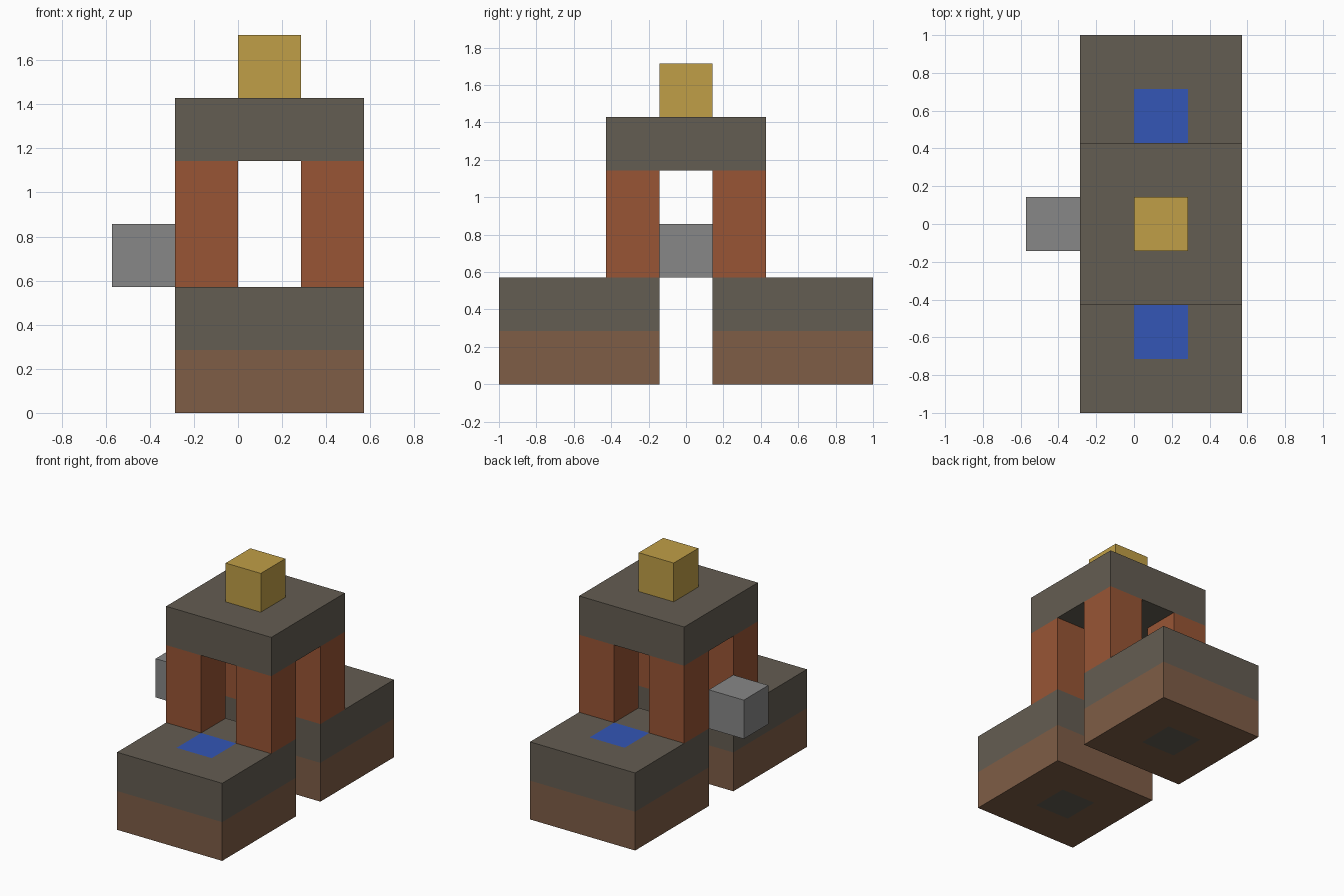
import bpy
import bmesh
from mathutils import Vector

cube = bpy.data.objects.get("Cube")
if cube:
    bpy.data.objects.remove(cube, do_unlink=True)

U = 2 / 7  # side of one building block


def srgb(*rgb):
    return [((c / 255 + 0.055) / 1.055) ** 2.4 for c in rgb] + [1.0]


def material(name, *rgb):
    mat = bpy.data.materials.new(name)
    mat.use_nodes = True
    mat.diffuse_color = srgb(*rgb)
    mat.node_tree.nodes["Principled BSDF"].inputs["Base Color"].default_value = srgb(*rgb)
    return mat


stone = material("dark stone", 100, 93, 82)
earth = material("brown earth", 126, 93, 70)
brick = material("red brick", 152, 85, 53)
grey = material("light grey", 135, 135, 135)
gold = material("gold", 192, 159, 71)
blue = material("water blue", 51, 86, 182)


def block(name, centre, size, mats, cuts=(), rule=None):
    """Box in block units, cut along planes and painted by a rule on face centres."""
    bm = bmesh.new()
    bmesh.ops.create_cube(bm, size=1)
    for v in bm.verts:
        v.co = Vector(a * b for a, b in zip(v.co, size))
    for axis, offset in cuts:
        normal = Vector((0, 0, 0))
        normal[axis] = 1
        bmesh.ops.bisect_plane(bm, geom=bm.verts[:] + bm.edges[:] + bm.faces[:],
                               plane_co=normal * offset, plane_no=normal)
    if rule:
        for f in bm.faces:
            f.material_index = rule(f.calc_center_median())
    bmesh.ops.scale(bm, vec=(U, U, U), verts=bm.verts)
    mesh = bpy.data.meshes.new(name)
    bm.to_mesh(mesh)
    bm.free()
    for m in mats:
        mesh.materials.append(m)
    obj = bpy.data.objects.new(name, mesh)
    obj.location = Vector(centre) * U
    bpy.context.collection.objects.link(obj)
    return obj


def base_paint(c):
    # Central cell: pool on top, stone below; the rest is stone over earth
    if abs(c.x) < 0.4 and abs(c.y) < 0.4:
        return 2 if c.z > 0 else 0
    return 0 if c.z > 0 else 1


base_cuts = [(0, -0.5), (0, 0.5), (1, -0.5), (1, 0.5), (2, 0)]

# Front and back bases, each with two pillars
for side, sy in (("front", -1), ("back", 1)):
    block(side + "_base", (0.5, 2 * sy, 1), (3, 3, 2), [stone, earth, blue], base_cuts, base_paint)
    for hand, sx in (("right", -1), ("left", 1)):
        block(f"{side}_{hand}_pillar", (0.5 + sx, sy, 3), (1, 1, 2), [brick])

# Roof slab, top block and side block
block("roof", (0.5, 0, 4.5), (3, 3, 1), [stone])
block("top_block", (0.5, 0, 5.5), (1, 1, 1), [gold])
block("side_block", (-1.5, 0, 2.5), (1, 1, 1), [grey])
